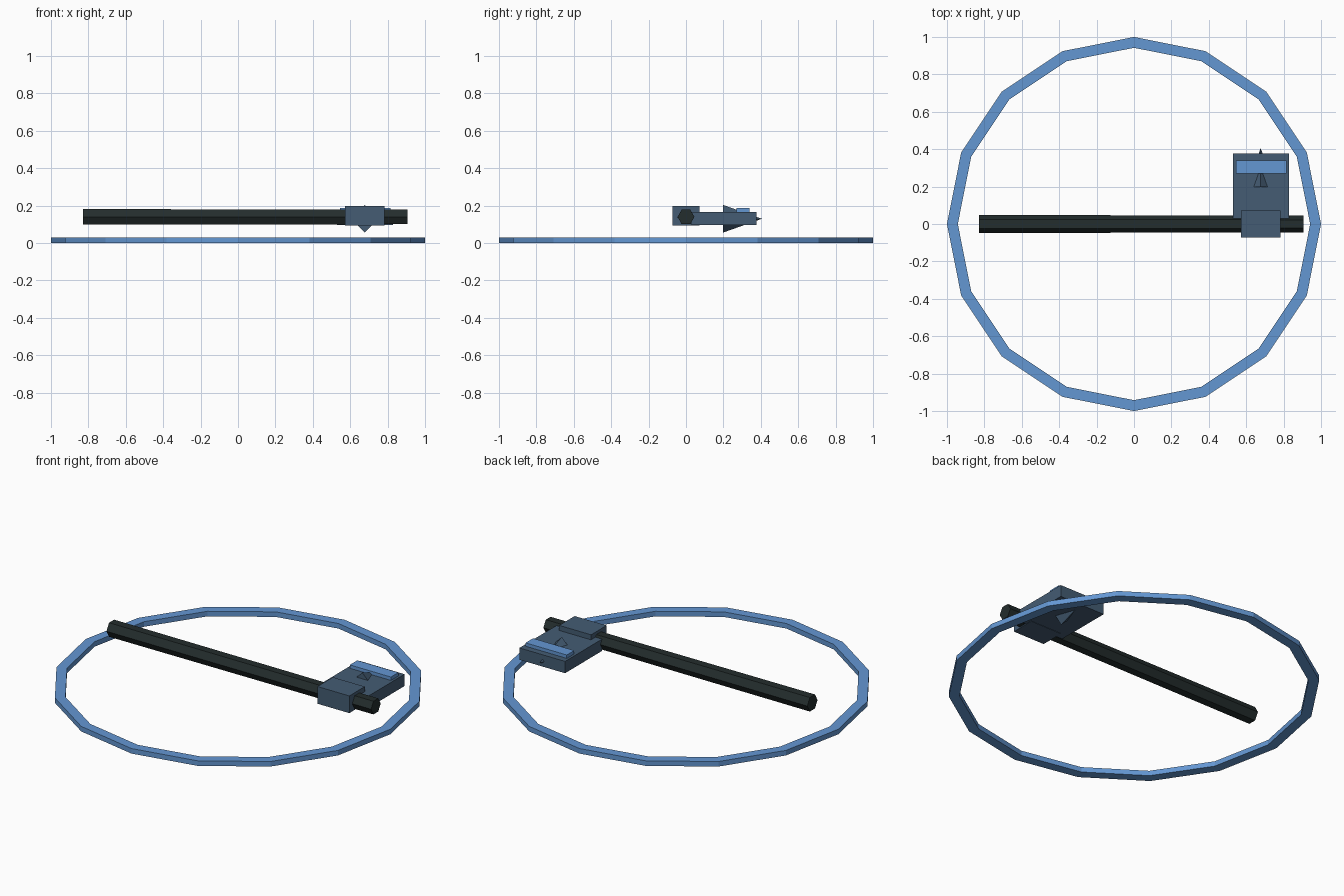
import bpy
import bmesh
import math
from mathutils import Matrix, Vector

old = bpy.data.objects.get("Cube")
if old:
    bpy.data.objects.remove(old, do_unlink=True)


def material(name, rgb):
    mat = bpy.data.materials.new(name)
    mat.use_nodes = True
    colour = (*rgb, 1)
    mat.diffuse_color = colour
    mat.node_tree.nodes["Principled BSDF"].inputs["Base Color"].default_value = colour
    return mat


blue = material("bright blue", (0.127, 0.31, 0.65))
slate = material("slate blue", (0.058, 0.107, 0.172))
black = material("dark grip", (0.017, 0.026, 0.026))


def finish(name, bm, mat):
    bmesh.ops.recalc_face_normals(bm, faces=bm.faces)
    mesh = bpy.data.meshes.new(name)
    bm.to_mesh(mesh)
    bm.free()
    mesh.materials.append(mat)
    obj = bpy.data.objects.new(name, mesh)
    bpy.context.collection.objects.link(obj)
    return obj


def box(name, low, high, mat):
    low, high = Vector(low), Vector(high)
    bm = bmesh.new()
    bmesh.ops.create_cube(bm, size=1, matrix=Matrix.Translation((low + high) / 2)
                          @ Matrix.Diagonal((*(high - low), 1)))
    return finish(name, bm, mat)


def cone(name, sides, r1, r2, depth, matrix, mat):
    bm = bmesh.new()
    bmesh.ops.create_cone(bm, cap_ends=True, segments=sides, radius1=r1,
                          radius2=r2, depth=depth, matrix=matrix)
    return finish(name, bm, mat)


def ring(name, sides, outer, inner, height, mat):
    bm = bmesh.new()
    loops = []
    for r, z in ((outer, 0), (outer, height), (inner, height), (inner, 0)):
        loops.append([bm.verts.new((r * math.cos(i * math.tau / sides),
                                    r * math.sin(i * math.tau / sides), z))
                      for i in range(sides)])
    for k in range(4):
        a, b = loops[k], loops[(k + 1) % 4]
        for i in range(sides):
            j = (i + 1) % sides
            bm.faces.new((a[i], a[j], b[j], b[i]))
    return finish(name, bm, mat)


# Flat sixteen-sided ring on the ground
ring("ground_ring", 16, 1.0, 0.942, 0.03, blue)

# Slightly tapered hexagonal handle lying along x, ridge upward
cone("handle", 6, 0.048, 0.045, 1.735,
     Matrix.Translation((0.0375, 0, 0.14)) @ Matrix.Rotation(math.pi / 2, 4, "Y"), black)

# Head: collar round the handle, blade plate and raised band
box("collar", (0.573, -0.073, 0.095), (0.782, 0.072, 0.197), slate)
box("blade_plate", (0.53, 0.03, 0.097), (0.83, 0.377, 0.167), slate)
box("blade_band", (0.545, 0.27, 0.15), (0.815, 0.34, 0.187), blue)

# Four-sided spike through the plate, pointing backward
cone("spike", 4, 0.074, 0, 0.208,
     Matrix.Translation((0.677, 0.302, 0.13)) @ Matrix.Rotation(-math.pi / 2, 4, "X"), slate)
